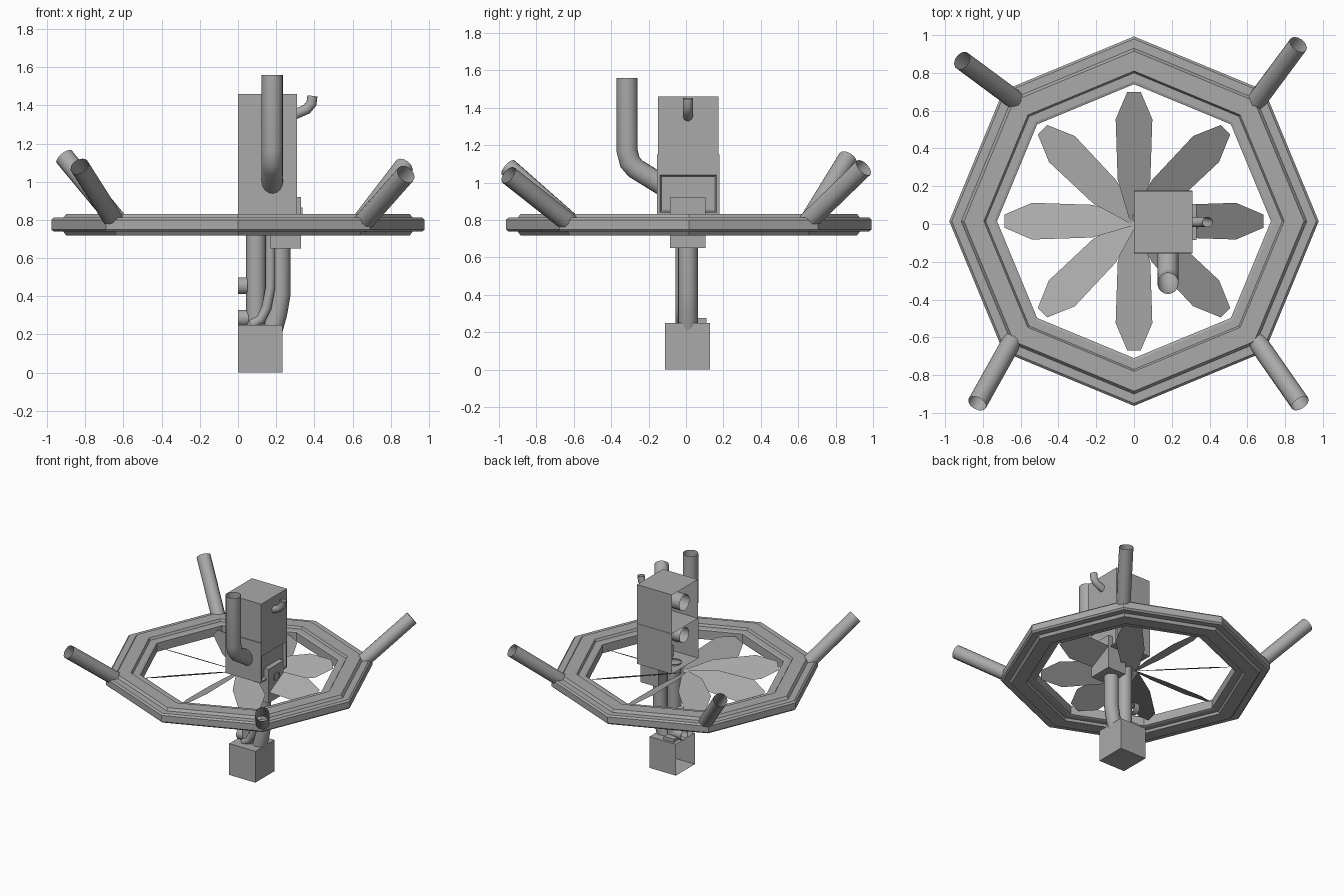
import bpy, bmesh, math
from mathutils import Vector, Matrix

cube = bpy.data.objects.get("Cube")
if cube:
    bpy.data.objects.remove(cube, do_unlink=True)

grey = bpy.data.materials.new("plain_grey")
grey.use_nodes = True
COLOUR = (0.4, 0.4, 0.4, 1)
grey.diffuse_color = COLOUR
grey.node_tree.nodes["Principled BSDF"].inputs["Base Color"].default_value = COLOUR
CY = 0.015  # centre of the wheel in y


def finish(name, bm, smooth=False):
    mesh = bpy.data.meshes.new(name)
    bm.to_mesh(mesh)
    bm.free()
    mesh.materials.append(grey)
    obj = bpy.data.objects.new(name, mesh)
    bpy.context.collection.objects.link(obj)
    if smooth:
        bpy.ops.object.select_all(action='DESELECT')
        obj.select_set(True)
        bpy.context.view_layer.objects.active = obj
        bpy.ops.object.shade_smooth_by_angle(angle=math.radians(50))
    return obj


def box(name, lo, hi, open_side=False, recess=False):
    """Box between two corners; open_side leaves out the -x wall."""
    lo, hi = Vector(lo), Vector(hi)
    bm = bmesh.new()
    bmesh.ops.create_cube(bm, size=1, matrix=Matrix.Translation((lo + hi) / 2)
                          @ Matrix.Diagonal((*(hi - lo), 1)))
    bm.normal_update()
    if open_side:
        wall = [f for f in bm.faces if f.normal.x < -0.9]
        bmesh.ops.delete(bm, geom=wall, context='FACES_ONLY')
    if recess:
        # Hatch sunk into the lower part of the +x wall
        side = [f for f in bm.faces if f.normal.x > 0.9]
        bmesh.ops.inset_individual(bm, faces=side, thickness=0.022)
        for v in side[0].verts:
            if v.co.z > (lo.z + hi.z) / 2:
                v.co.z = 1.04
            else:
                v.co.z = lo.z + 0.01
        bmesh.ops.inset_individual(bm, faces=side, thickness=0.012, depth=-0.02)
    return finish(name, bm)


def tube(name, points, radius, sides=12):
    """Open-ended pipe swept along a path, mitred at each bend."""
    pts = [Vector(p) for p in points]
    dirs = [(b - a).normalized() for a, b in zip(pts, pts[1:])]
    u = dirs[0].orthogonal().normalized()
    w = dirs[0].cross(u)
    ring = [pts[0] + radius * (math.cos(a) * u + math.sin(a) * w)
            for a in (2 * math.pi * i / sides for i in range(sides))]
    bm = bmesh.new()
    prev = [bm.verts.new(c) for c in ring]
    for i, d in enumerate(dirs):
        last = i == len(dirs) - 1
        plane = d if last else (d + dirs[i + 1]).normalized()
        ring = [c + d * ((pts[i + 1] - c).dot(plane) / d.dot(plane)) for c in ring]
        cur = [bm.verts.new(c) for c in ring]
        for k in range(sides):
            j = (k + 1) % sides
            bm.faces.new((prev[k], prev[j], cur[j], cur[k]))
        prev = cur
    return finish(name, bm, True)


# Octagonal rim with stepped bands above and below
upper = [(0.725, 0.81), (0.74, 0.815), (0.785, 0.815), (0.795, 0.832),
         (0.9, 0.832), (0.915, 0.812), (0.965, 0.812), (0.978, 0.8)]
profile = upper + [(r, 1.55 - z) for r, z in reversed(upper)]
bm = bmesh.new()
loops = []
for k in range(8):
    a = k * math.pi / 4
    loops.append([bm.verts.new((r * math.cos(a), CY + r * math.sin(a), z))
                  for r, z in profile])
n = len(profile)
for k in range(8):
    p, q = loops[k], loops[(k + 1) % 8]
    for i in range(n):
        j = (i + 1) % n
        bm.faces.new((p[i], q[i], q[j], p[j]))
bmesh.ops.recalc_face_normals(bm, faces=bm.faces)
finish("octagon_rim", bm)

# Eight pitched fan blades
outline = [(0.0, 0.025), (0.22, 0.098), (0.54, 0.11), (0.685, 0.04)]
outline += [(x, -y) for x, y in reversed(outline)]
pitch = math.radians(28)
bm = bmesh.new()
for k in range(8):
    turn = Matrix.Translation((0, CY, 0.78)) @ Matrix.Rotation(k * math.pi / 4, 4, 'Z') \
        @ Matrix.Rotation(pitch, 4, 'X')
    bm.faces.new([bm.verts.new(turn @ Vector((x, y, 0))) for x, y in outline])
finish("fan_blades", bm)

# Four slanted tubes on the rim
for name, start, end in [
        ("front_right_rim_tube", (-0.64, -0.61, 0.78), (-0.83, -0.95, 1.08)),
        ("front_left_rim_tube", (0.65, -0.62, 0.78), (0.88, -0.95, 1.04)),
        ("back_left_rim_tube", (0.64, 0.64, 0.78), (0.87, 0.95, 1.08)),
        ("back_right_rim_tube", (-0.62, 0.65, 0.78), (-0.91, 0.865, 1.13))]:
    tube(name, [start, end], 0.052)

# Engine housing, open towards the centre plane
box("upper_housing", (0, -0.15, 1.15), (0.31, 0.175, 1.46), open_side=True)
box("lower_housing", (0, -0.155, 0.83), (0.31, 0.178, 1.15), open_side=True, recess=True)
box("side_gearbox", (0.17, -0.085, 0.65), (0.33, 0.105, 0.92))
tube("upper_inner_duct", [(0.0, 0.02, 1.34), (0.2, 0.02, 1.34)], 0.065)
tube("lower_inner_duct", [(0.0, 0.02, 1.08), (0.2, 0.02, 1.08)], 0.06)
tube("side_nozzle", [(0.3, 0.01, 0.83), (0.337, 0.01, 0.83)], 0.035, 8)

# Exhaust pipes
x = 0.18
tube("front_exhaust", [(x, -0.1, 0.97), (x, -0.27, 1.075), (x, -0.3, 1.11),
                       (x, -0.315, 1.17), (x, -0.315, 1.56)], 0.056, 16)
tube("side_exhaust", [(0.28, 0.01, 1.345), (0.36, 0.01, 1.38), (0.385, 0.01, 1.41),
                      (0.39, 0.01, 1.45)], 0.027)

# Pipes hanging down to the lower box
tube("main_down_pipe", [(0.095, 0.01, 0.84), (0.095, 0.01, 0.24)], 0.052, 16)
tube("outer_down_pipe", [(0.222, 0.01, 0.68), (0.222, 0.01, 0.41), (0.205, 0.01, 0.31),
                         (0.18, 0.01, 0.22)], 0.053, 16)
tube("thin_down_pipe", [(0.17, -0.03, 0.84), (0.17, -0.03, 0.45), (0.15, -0.03, 0.34),
                        (0.12, -0.03, 0.28), (0.07, -0.03, 0.25)], 0.026)
tube("low_cross_pipe", [(0.0, 0.02, 0.285), (0.08, 0.02, 0.285)], 0.045)
tube("cross_pipe", [(0.0, 0.02, 0.455), (0.035, 0.02, 0.455), (0.05, 0.02, 0.455)], 0.046)
box("rear_bracket", (0.03, 0.06, 0.24), (0.12, 0.11, 0.275))
box("lower_box", (0, -0.112, 0), (0.232, 0.128, 0.25), open_side=True)
